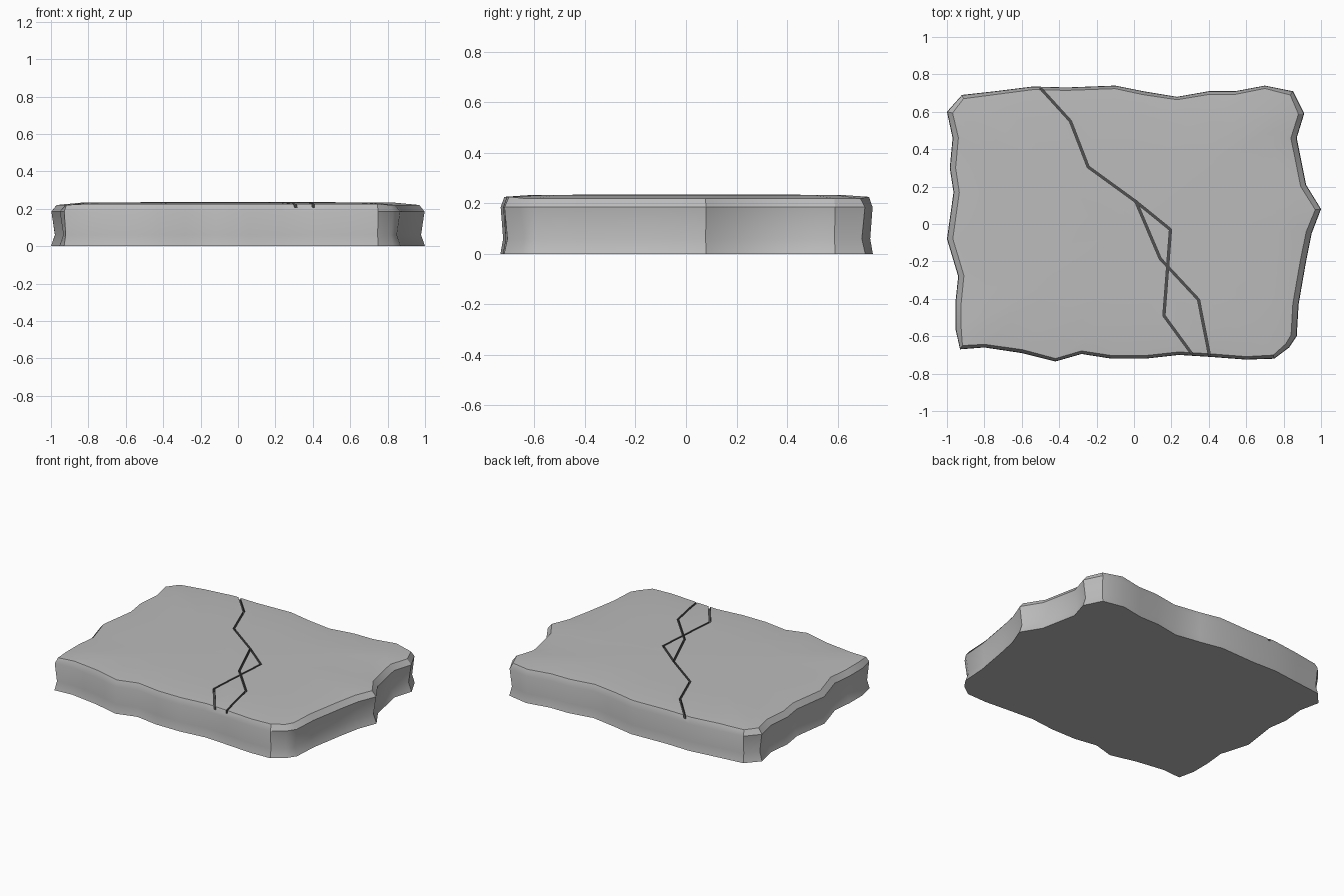
import bpy
import bmesh
from mathutils import Vector

old_cube = bpy.data.objects.get("Cube")
if old_cube:
    bpy.data.objects.remove(old_cube, do_unlink=True)


def make_material(name, value):
    mat = bpy.data.materials.new(name)
    mat.use_nodes = True
    colour = (value, value, value, 1)
    mat.diffuse_color = colour
    shader = mat.node_tree.nodes["Principled BSDF"]
    shader.inputs["Base Color"].default_value = colour
    shader.inputs["Roughness"].default_value = 0.9
    return mat


def make_object(name, bm, *materials):
    bmesh.ops.recalc_face_normals(bm, faces=bm.faces[:])
    mesh = bpy.data.meshes.new(name)
    bm.to_mesh(mesh)
    bm.free()
    obj = bpy.data.objects.new(name, mesh)
    bpy.context.collection.objects.link(obj)
    for mat in materials:
        mesh.materials.append(mat)
    return obj


def bridge(bm, lower, upper):
    for i in range(len(lower)):
        j = (i + 1) % len(lower)
        bm.faces.new((lower[i], lower[j], upper[j], upper[i]))


stone = make_material("stone grey", 0.5)
crack_dark = make_material("crack dark grey", 0.08)

# Ragged outline, anticlockwise from the back left corner
outline = [Vector(p) for p in (
    (-.92, .69), (-1, .6), (-.97, .46), (-.985, .3), (-.965, .17), (-1, -.08),
    (-.94, -.28), (-.955, -.42), (-.955, -.56), (-.93, -.67), (-.8, -.66),
    (-.6, -.69), (-.42, -.735), (-.28, -.695), (-.12, -.72), (.06, -.72),
    (.24, -.7), (.4, -.71), (.6, -.725), (.75, -.72), (.83, -.66), (.87, -.6),
    (.88, -.43), (.92, -.2), (.95, -.05), (1, .08), (.92, .21), (.87, .46),
    (.91, .59), (.85, .71), (.7, .74), (.54, .71), (.4, .71), (.23, .68),
    (.05, .71), (-.1, .74), (-.36, .73), (-.54, .735), (-.74, .71))]


def inset_outline(distance):
    result = []
    for i, p in enumerate(outline):
        along = (outline[(i + 1) % len(outline)] - outline[i - 1]).normalized()
        inward = Vector((-along.y, along.x))
        # The two short ends are worn back further than the long sides
        wear = 0.6 + 0.6 * abs(inward.x)
        result.append(p + inward * distance * wear)
    return result


# Slab: waisted wall, worn rim and slightly crowned top
bm = bmesh.new()
rings = []
for height, inset in ((0, 0), (.06, .018), (.185, .002), (.22, .026)):
    ring = []
    for p in inset_outline(inset):
        rim = height > 0.2
        z = height + (0.006 if rim and abs(p.x) < 0.8 else 0)
        ring.append(bm.verts.new((p.x, p.y, z)))
    rings.append(ring)
for scale, height in ((.86, .233), (.5, .235)):
    rings.append([bm.verts.new((v.co.x * scale, v.co.y * scale, height))
                  for v in rings[3]])
for lower, upper in zip(rings, rings[1:]):
    bridge(bm, lower, upper)
bm.faces.new(rings[0])
centre = bm.verts.new((0, 0, .236))
for i, v in enumerate(rings[-1]):
    bm.faces.new((v, rings[-1][(i + 1) % len(outline)], centre))
slab = make_object("stone_slab", bm, stone, crack_dark)


# Cracks: narrow zigzag grooves cut into the top
def crack_cutter(name, path, half_width=0.006, bottom=0.208, top=0.27):
    points = [Vector(p) for p in path]
    bm = bmesh.new()
    sections = []
    for i, p in enumerate(points):
        before = points[max(i - 1, 0)]
        after = points[min(i + 1, len(points) - 1)]
        d_in = (p - before if i else after - p).normalized()
        d_out = (after - p if i < len(points) - 1 else p - before).normalized()
        mitre = (d_in + d_out).normalized()
        side = Vector((-mitre.y, mitre.x)) * half_width / mitre.dot(d_out)
        sections.append([bm.verts.new((*(p + side * s), z)) for s, z in
                         ((-1, bottom), (1, bottom), (1, top), (-1, top))])
    for a, b in zip(sections, sections[1:]):
        bridge(bm, a, b)
    bm.faces.new(sections[0])
    bm.faces.new(sections[-1])
    cutter = make_object(name, bm, crack_dark)
    cutter.hide_render = True
    return cutter


cutters = (
    crack_cutter("main_crack_cutter", (
        (-.54, .77), (-.34, .55), (-.245, .305), (.01, .12), (.195, -.03),
        (.16, -.49), (.35, -.75))),
    crack_cutter("branch_crack_cutter", (
        (.008, .125), (.14, -.185), (.345, -.405), (.415, -.76))))

bpy.ops.object.select_all(action="DESELECT")
bpy.context.view_layer.objects.active = slab
slab.select_set(True)
for cutter in cutters:
    cut = slab.modifiers.new("crack", "BOOLEAN")
    cut.operation = "DIFFERENCE"
    cut.solver = "EXACT"
    cut.material_mode = "TRANSFER"
    cut.object = cutter
    bpy.ops.object.modifier_apply(modifier=cut.name)
    bpy.data.objects.remove(cutter, do_unlink=True)

bpy.ops.object.shade_smooth_by_angle(angle=0.55)
